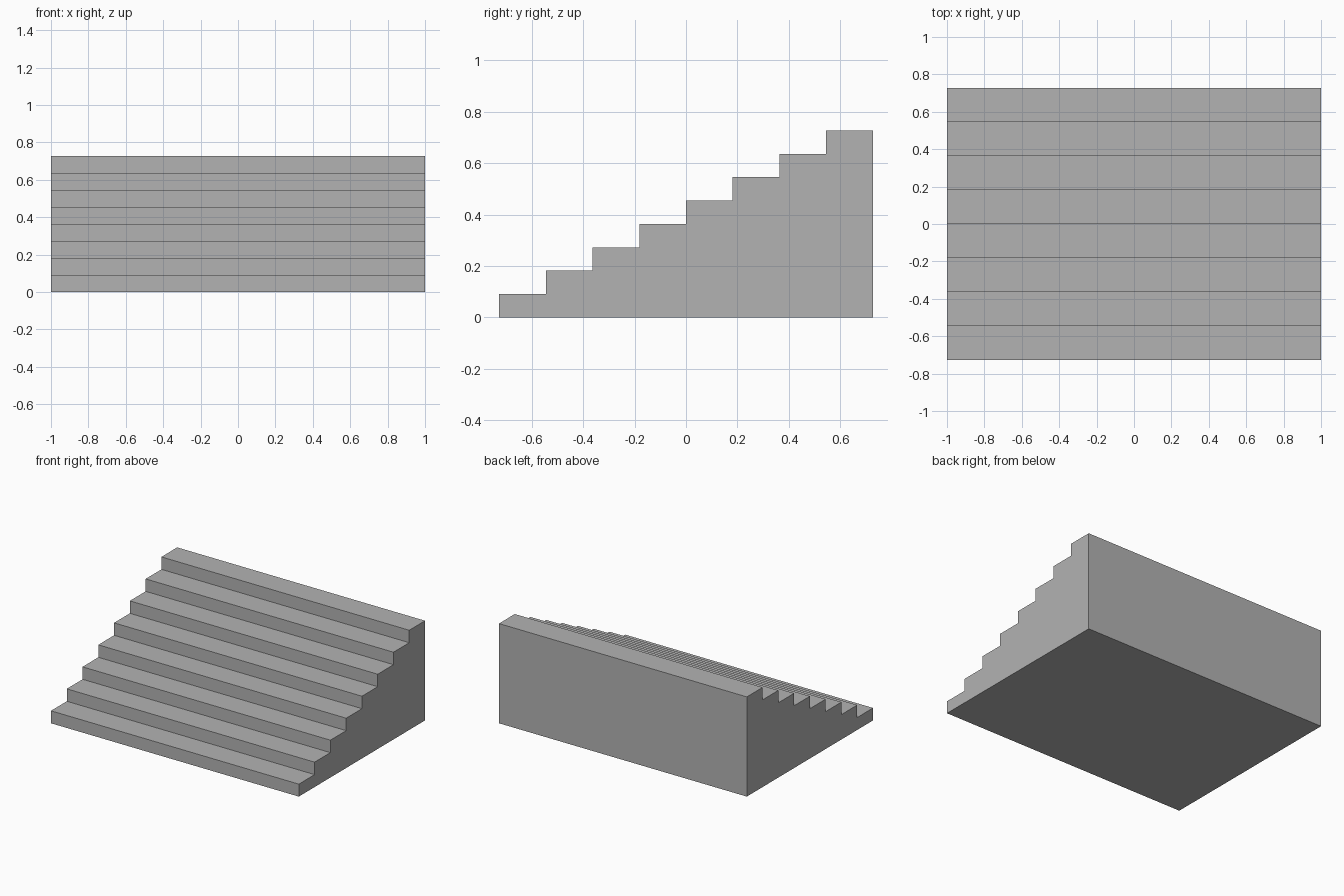
import bpy
import bmesh

cube = bpy.data.objects.get("Cube")
if cube:
    bpy.data.objects.remove(cube, do_unlink=True)

STEPS = 8
RISE = 1 / 11
TREAD = 2 * RISE
WIDTH = 2.0
FRONT = -STEPS * TREAD / 2

# Plain grey stone
grey = bpy.data.materials.new("grey_stone")
grey.use_nodes = True
colour = (0.45, 0.45, 0.45, 1)
grey.diffuse_color = colour
grey.node_tree.nodes["Principled BSDF"].inputs["Base Color"].default_value = colour

# Side profile: a riser and a tread per step, closed down the back
profile = [(FRONT, 0)]
for i in range(STEPS):
    y, z = FRONT + i * TREAD, (i + 1) * RISE
    profile += [(y, z), (y + TREAD, z)]
profile.append((-FRONT, 0))

# Solid staircase: the profile extruded across its width
bm = bmesh.new()
side = bm.faces.new([bm.verts.new((-WIDTH / 2, y, z)) for y, z in profile])
result = bmesh.ops.extrude_face_region(bm, geom=[side], use_keep_orig=True)
moved = [v for v in result["geom"] if isinstance(v, bmesh.types.BMVert)]
bmesh.ops.translate(bm, verts=moved, vec=(WIDTH, 0, 0))
bmesh.ops.recalc_face_normals(bm, faces=bm.faces)

mesh = bpy.data.meshes.new("staircase")
bm.to_mesh(mesh)
bm.free()
mesh.materials.append(grey)
staircase = bpy.data.objects.new("staircase", mesh)
bpy.context.collection.objects.link(staircase)
